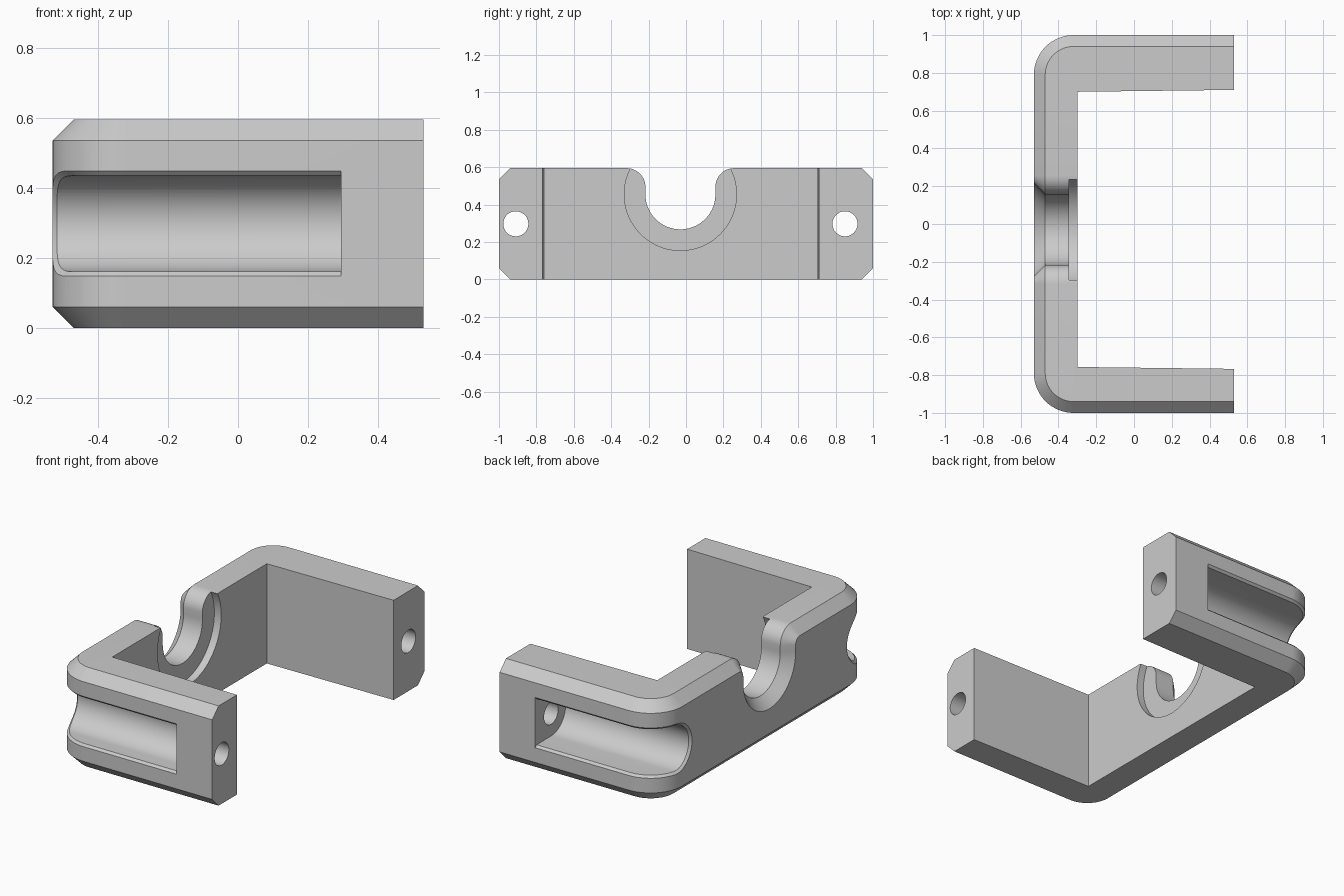
import bpy, bmesh
from math import pi, sin, cos, sqrt, radians

old = bpy.data.objects.get("Cube")
if old:
    bpy.data.objects.remove(old)

BACK, END, HEIGHT = -0.53, 0.53, 0.595   # plate back, arm ends, height
R, CH = 0.21, 0.06                       # corner radius, outer chamfer
CX, CY = BACK + R, 1 - R                 # corner centre
MID = -0.03                              # centre line of the inner features
AXIS_Z = HEIGHT / 2
GROOVE_END, GROOVE_R = 0.295, 0.137

grey = bpy.data.materials.new("plain grey")
grey.use_nodes = True
grey.diffuse_color = (0.6, 0.6, 0.6, 1)
grey.node_tree.nodes["Principled BSDF"].inputs["Base Color"].default_value = (0.6, 0.6, 0.6, 1)


def loft(name, loops, strip_caps=False):
    """Closed solid through matching loops of points."""
    bm = bmesh.new()
    rings = [[bm.verts.new(p) for p in loop] for loop in loops]
    n = len(rings[0])
    for a, b in zip(rings, rings[1:]):
        for i in range(n):
            j = (i + 1) % n
            bm.faces.new((a[i], a[j], b[j], b[i]))
    for ring in (rings[0], rings[-1]):
        if strip_caps:
            for i in range(n // 2 - 1):
                bm.faces.new((ring[i], ring[i + 1], ring[n - 2 - i], ring[n - 1 - i]))
        else:
            bm.faces.new(ring)
    bmesh.ops.recalc_face_normals(bm, faces=bm.faces)
    mesh = bpy.data.meshes.new(name)
    bm.to_mesh(mesh)
    bm.free()
    mesh.materials.append(grey)
    obj = bpy.data.objects.new(name, mesh)
    bpy.context.collection.objects.link(obj)
    return obj


def cylinder_x(name, x0, x1, y, z, r, n=64):
    ring = [(y + r * cos(2 * pi * i / n), z + r * sin(2 * pi * i / n)) for i in range(n)]
    return loft(name, [[(x, *p) for p in ring] for x in (x0, x1)])


# C-shaped body with chamfered outer edges
def body_outline(inset, z):
    r = R - inset
    corner = [(CX - r * sin(pi / 2 * i / 16), -CY - r * cos(pi / 2 * i / 16)) for i in range(17)]
    outer = [(END, -1 + inset)] + corner + [(x, -y) for x, y in reversed(corner)] + [(END, 1 - inset)]
    inner = [(END, 0.71), (-0.3, 0.70), (-0.3, -0.757), (END, -0.767)]
    return [(x, y, z) for x, y in outer + inner]


body = loft("bracket_body", [body_outline(CH, 0), body_outline(0, CH),
                             body_outline(0, HEIGHT - CH), body_outline(CH, HEIGHT)])
cutters = []


# Rounded notch in the back plate, flared on its outer side
def notch_section(x, d):
    half = []
    for i in range(25):
        a = -pi / 2 + radians(92) * i / 24
        half.append(((0.187 + d) * cos(a), 0.455 + (0.187 + d) * sin(a)))
    for i in range(13):
        a = pi - pi / 2 * i / 12
        half.append((0.287 + (0.1 - d) * cos(a), HEIGHT - 0.1 + (0.1 - d) * sin(a)))
    half.append((0.287, 0.9))
    pts = half + [(-y, z) for y, z in reversed(half[1:])]
    return [(x, MID + y, z) for y, z in pts]


cutters.append(loft("notch_cutter", [notch_section(BACK - 0.02, CH + 0.02),
                                     notch_section(BACK + CH, 0), notch_section(-0.2, 0)]))
cutters.append(cylinder_x("counterbore_cutter", -0.345, -0.2, MID, 0.455, 0.3, 96))


# Side grooves with a narrow chamfered lip, and the bores leading into them
def lip_loop(side, centre, r, off):
    upper = [(GROOVE_END, 1 + off, r)]
    first = pi / 2 if off > -1 else 0
    rr = R + off
    stop = (centre - CY) / rr
    for i in range(13):
        v = CY + rr * (1 - (1 - stop) * (i / 12) ** 2)
        upper.append((CX - sqrt(max(rr * rr - (v - CY) ** 2, 0)), v, r))
    for i in range(1, 17):
        a = first * i / 16.5
        v = centre - r * sin(a)
        x = CX - sqrt(rr * rr - (v - CY) ** 2) if v > CY else BACK - off
        upper.append((x, v, r * cos(a)))
    pts = upper + [(x, v, -h) for x, v, h in reversed(upper)]
    return [(x, side * v, AXIS_Z + h) for x, v, h in pts]


for side, label in ((1, "back"), (-1, "front")):
    centre = 0.88 + side * MID
    arc = [(centre - GROOVE_R * sin(pi * i / 32), GROOVE_R * cos(pi * i / 32)) for i in range(33)]
    section = [(1.1, GROOVE_R)] + arc + [(1.1, -GROOVE_R)]
    cutters.append(loft(label + "_groove_cutter",
                        [[(x, side * v, AXIS_Z + h) for v, h in section] for x in (-0.7, GROOVE_END)]))
    cutters.append(loft(label + "_lip_cutter",
                        [lip_loop(side, centre, GROOVE_R - 0.001, -0.014),
                         lip_loop(side, centre, GROOVE_R + 0.018, 0.005)], True))
    cutters.append(cylinder_x(label + "_bore_cutter", 0.2, 0.6, side * centre, AXIS_Z, 0.067))

# Cut everything out of the body
for cutter in cutters:
    mod = body.modifiers.new(cutter.name, "BOOLEAN")
    mod.operation, mod.solver, mod.object = "DIFFERENCE", "EXACT", cutter
    cutter.hide_render = True
bpy.context.view_layer.update()
depsgraph = bpy.context.evaluated_depsgraph_get()
cut_mesh = bpy.data.meshes.new_from_object(body.evaluated_get(depsgraph))
body.modifiers.clear()
body.data = cut_mesh
for cutter in cutters:
    bpy.data.objects.remove(cutter)

bpy.ops.object.select_all(action="DESELECT")
body.select_set(True)
bpy.context.view_layer.objects.active = body
bpy.ops.object.shade_smooth_by_angle(angle=radians(25))
